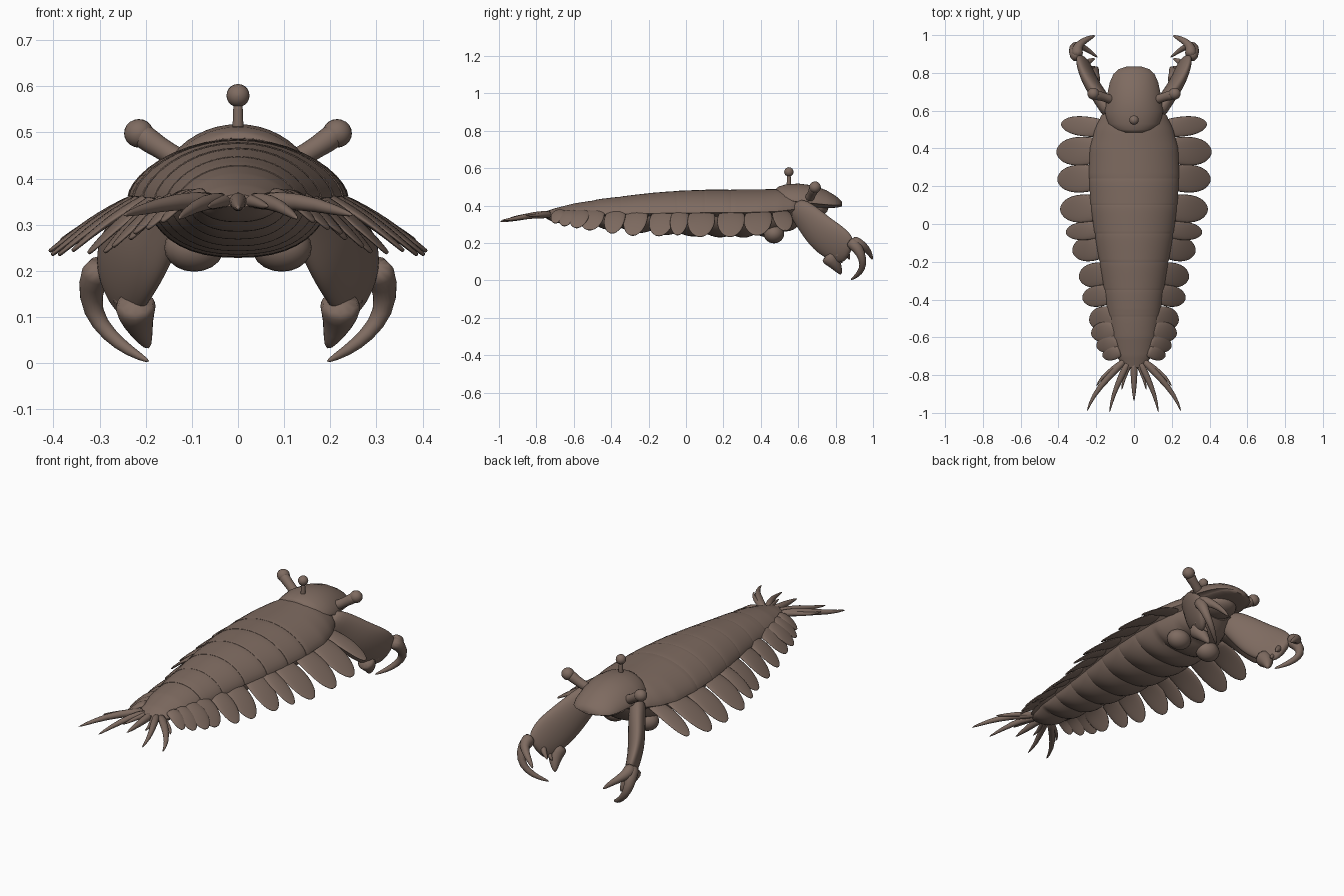
import bpy, bmesh, math
from mathutils import Vector

cube = bpy.data.objects.get("Cube")
if cube:
    bpy.data.objects.remove(cube, do_unlink=True)

shell = bpy.data.materials.new("shell brown")
shell.use_nodes = True
colour = (0.21, 0.147, 0.118, 1)
shell.diffuse_color = colour
shell.node_tree.nodes["Principled BSDF"].inputs["Base Color"].default_value = colour


def loft(name, rings, mirror=False, smooth=0, angle=40):
    """Skin closed rings of points and cap both ends."""
    bm = bmesh.new()
    loops = [[bm.verts.new(p) for p in ring] for ring in rings]
    n = len(loops[0])
    for a, b in zip(loops, loops[1:]):
        for i in range(n):
            j = (i + 1) % n
            bm.faces.new((a[i], a[j], b[j], b[i]))
    bm.faces.new(loops[0])
    bm.faces.new(loops[-1])
    bmesh.ops.recalc_face_normals(bm, faces=bm.faces)
    mesh = bpy.data.meshes.new(name)
    bm.to_mesh(mesh)
    bm.free()
    mesh.materials.append(shell)
    ob = bpy.data.objects.new(name, mesh)
    bpy.context.collection.objects.link(ob)
    bpy.ops.object.select_all(action='DESELECT')
    ob.select_set(True)
    bpy.context.view_layer.objects.active = ob
    bpy.ops.object.shade_smooth_by_angle(angle=math.radians(angle))
    if smooth:
        ob.modifiers.new("Smooth", 'SUBSURF').levels = smooth
    if mirror:
        ob.modifiers.new("Mirror", 'MIRROR').use_clip = False
    return ob


def sweep(name, path, radii, ref=(1, 0, 0), mirror=True, smooth=1, sides=10):
    """Sweep an ellipse along a path; radii are (across ref, along ref)."""
    pts = [Vector(p) for p in path]
    rings = []
    for i, p in enumerate(pts):
        t = (pts[min(i + 1, len(pts) - 1)] - pts[max(i - 1, 0)]).normalized()
        n = t.cross(Vector(ref)).normalized()
        b = n.cross(t)
        ra, rb = radii[i] if isinstance(radii[i], tuple) else (radii[i], radii[i])
        rings.append([p + n * ra * math.cos(k * math.tau / sides)
                      + b * rb * math.sin(k * math.tau / sides) for k in range(sides)])
    return loft(name, rings, mirror, smooth, 180)


def ball(name, loc, scale, mirror=False):
    """Ellipsoid made of stacked rings along y."""
    rings = []
    for i in range(13):
        a = math.pi * (0.01 + 0.98 * i / 12)
        rings.append([(loc[0] + scale[0] * math.sin(a) * math.cos(k * math.tau / 20),
                       loc[1] - scale[1] * math.cos(a),
                       loc[2] + scale[2] * math.sin(a) * math.sin(k * math.tau / 20))
                      for k in range(20)])
    return loft(name, rings, mirror, 0, 180)


def lerp(table, y):
    """Read a row of values from a table sorted by y."""
    for a, b in zip(table, table[1:]):
        if y <= b[0]:
            f = max(0, (y - a[0]) / (b[0] - a[0]))
            return [p + (q - p) * f for p, q in zip(a[1:], b[1:])]
    return table[-1][1:]


def section(y, w, top, edge, belly, scale=1, n=40):
    """Sloping arched back that overhangs a narrower, rounded belly."""
    ring = []
    for k in range(n):
        a = math.tau * k / n
        c, s = math.cos(a), math.sin(a)
        if s >= -1e-6:
            x, z = w * c, (top - edge) * abs(s) ** 1.3
        else:
            x, z = w * 0.84 * math.copysign(abs(c) ** 0.85, c), (edge - belly) * s
        ring.append((x * scale, y, edge + z * scale))
    return ring


# Body outline: y, half width, back height, edge height, belly height
BODY = [(-.76, .055, .365, .345, .335), (-.7, .09, .385, .345, .325), (-.6, .118, .41, .348, .31),
        (-.45, .14, .435, .353, .29), (-.35, .155, .447, .355, .28), (-.2, .18, .465, .358, .265),
        (-.05, .206, .477, .36, .257), (.1, .226, .483, .362, .25), (.25, .236, .484, .363, .246),
        (.4, .23, .485, .365, .246), (.5, .205, .487, .37, .257), (.58, .17, .48, .38, .29),
        (.64, .11, .47, .38, .33)]

# Overlapping segments: raised rear lip, front tucked under the next, rolled belly
cuts = [-.76, -.49, -.35, -.2, -.05, .1, .24, .62]
for i, (back, front) in enumerate(zip(cuts, cuts[1:])):
    rings = []
    rolls = round((front - back) / .14)
    for k in range(25):
        f = k / 24
        y = back + (front + .02 - back) * f
        w, top, edge, belly = lerp(BODY, y)
        belly -= .02 * abs(math.sin(math.pi * f * rolls)) - .004
        scale = 1.015 - 0.05 * f ** 8 - (0.008 if k == 0 else 0)
        rings.append(section(y, w, top, edge, belly, scale))
    loft(f"body_segment_{i + 1}", rings)

# Head shield
HEAD = [(.485, .06, .495, .47, .46), (.5, .105, .503, .45, .43), (.53, .14, .512, .43, .40),
        (.6, .155, .518, .42, .39), (.68, .143, .508, .412, .385), (.75, .128, .482, .405, .385),
        (.795, .108, .455, .402, .388), (.82, .08, .436, .402, .392), (.835, .035, .418, .403, .396)]
loft("head_shield", [section(*row) for row in HEAD], angle=70)
ball("mouth", (0, .67, .385), (.09, .09, .05))

# Eyes on stalks
sweep("middle_eye_stalk", [(0, .55, .5), (0, .55, .53), (0, .55, .57)], [.018, .009, .014], mirror=False)
ball("middle_eye", (0, .55, .58), (.025, .025, .025))
sweep("side_eye_stalk", [(.1, .65, .425), (.15, .67, .455), (.19, .68, .48), (.222, .69, .505)],
      [.032, .022, .028, .03])
ball("side_eye", (.215, .69, .498), (.032, .031, .031), True)


def flap(name, root, tip, chord, thick=.015):
    """Rounded paddle from root to tip."""
    root, tip = Vector(root), Vector(tip)
    path, radii = [], []
    for s in (0, .2, .4, .6, .78, .9, .97, 1):
        path.append(root.lerp(tip, s) + Vector((0, 0, .015 * math.sin(math.pi * s))))
        c = chord * (.82 + .18 * min(1, s * 2)) * math.sqrt(max(.02, 1 - s ** 4))
        radii.append((c, thick * (1.1 - .8 * s)))
    sweep(name, path, radii, ref=(0, 0, 1))


# Swimming flaps: tip y, tip x, tip z, half chord, root offset along the body
FLAPS = [(.53, .385, .265, .06, -.025), (.38, .41, .241, .086, .01), (.235, .405, .233, .084, .01),
         (.075, .39, .233, .084, .012), (-.045, .36, .242, .056, .018), (-.145, .325, .237, .076, .028),
         (-.285, .29, .239, .073, .028), (-.395, .272, .251, .064, .025), (-.515, .235, .268, .073, .025),
         (-.585, .225, .28, .06, .028), (-.65, .197, .29, .052, .03), (-.7, .165, .305, .042, .03)]
for i, (y, x, z, chord, offset) in enumerate(FLAPS):
    w = lerp(BODY, y)[0]
    flap(f"swim_flap_{i + 1}", (w * .8, y + offset, .368), (x, y, z), chord)

# Rounded lobes behind the arms
ball("front_under_lobe", (.095, .47, .25), (.065, .055, .052), True)

# Broad grasping arms, flattened so the lower edge leans inward
sweep("arm", [(.12, .575, .405), (.16, .645, .34), (.21, .715, .258), (.245, .785, .208),
              (.264, .845, .168), (.272, .88, .148)],
      [(.06, .045), (.088, .044), (.108, .044), (.112, .038), (.1, .032), (.06, .02)],
      ref=(.87, -.47, -.18), smooth=2)
sweep("palm_spur", [(.222, .75, .14), (.222, .785, .105), (.21, .81, .07), (.193, .83, .03)],
      [.055, .042, .028, .007])
sweep("lower_finger", [(.295, .87, .215), (.32, .92, .175), (.318, .948, .11), (.28, .943, .06),
                       (.235, .915, .025), (.19, .88, .002)],
      [.04, .032, .022, .018, .013, .004])
sweep("upper_finger", [(.295, .88, .21), (.308, .93, .195), (.275, .965, .17), (.235, .985, .14),
                       (.205, .998, .11)], [.04, .03, .02, .014, .004])
for i, (y, z) in enumerate(((.82, .12), (.86, .14))):
    sweep(f"palm_tooth_{i + 1}", [(.265, y - .02, z + .03), (.235, y + .005, z), (.205, y + .015, z - .03)],
          [.024, .015, .004])

# Fan of curved tail spines
TAIL = [(.25, -.995, .32, .024), (.2, -.86, .35, .017), (.13, -1.0, .312, .022), (.065, -.88, .34, .017)]
for i, (x, y, z, r) in enumerate(TAIL):
    reach = y + .71
    sweep(f"tail_spine_{i + 1}",
          [(x * .15, -.71, .352), (x * .55, -.71 + reach * .35, .352),
           (x * .87, -.71 + reach * .7, (z + .34) / 2), (x, y, z)], [r, r * .8, r * .5, .003])
sweep("middle_tail_spine", [(0, -.7, .355), (0, -.84, .345), (0, -.945, .335)], [.025, .018, .003], mirror=False)
